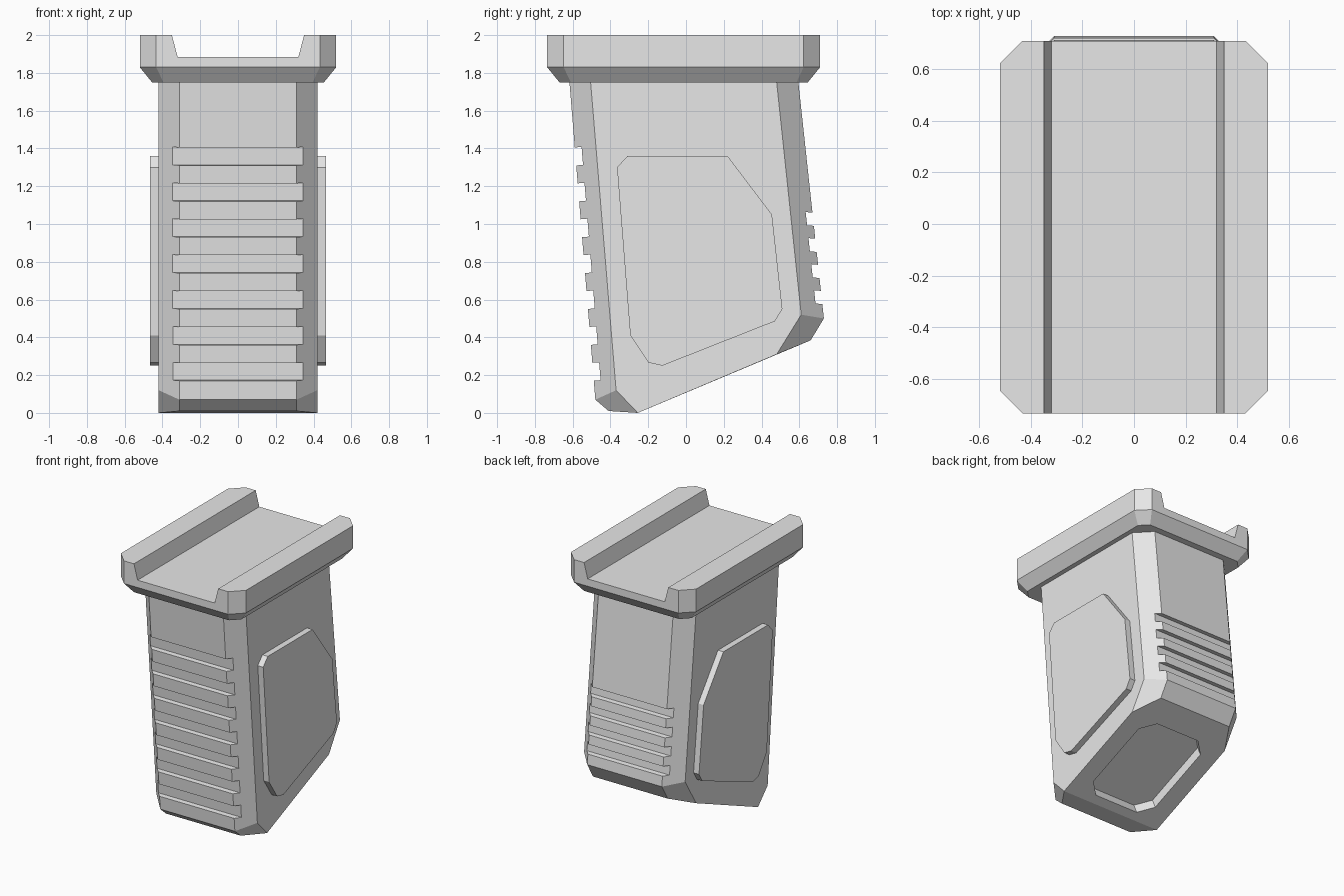
import bpy, bmesh
from mathutils import Vector

cube = bpy.data.objects.get("Cube")
if cube:
    bpy.data.objects.remove(cube)

# One plain material
grey = bpy.data.materials.new("light_grey")
grey.use_nodes = True
colour = (0.8, 0.8, 0.8, 1)
grey.diffuse_color = colour
grey.node_tree.nodes["Principled BSDF"].inputs["Base Color"].default_value = colour


def make(name, bm):
    bmesh.ops.recalc_face_normals(bm, faces=bm.faces)
    mesh = bpy.data.meshes.new(name)
    bm.to_mesh(mesh)
    bm.free()
    mesh.materials.append(grey)
    ob = bpy.data.objects.new(name, mesh)
    bpy.context.collection.objects.link(ob)
    return ob


def loft(bm, rings, cap_end=True):
    """Bridge rings of points and close the ends."""
    loops = [[bm.verts.new(p) for p in ring] for ring in rings]
    for a, b in zip(loops, loops[1:]):
        for i in range(len(a)):
            j = (i + 1) % len(a)
            bm.faces.new((a[i], a[j], b[j], b[i]))
    bm.faces.new(loops[0])
    if cap_end:
        bm.faces.new(loops[-1])
    return loops


def prism_x(bm, profile, x0, x1):
    """Extrude a (y, z) profile along x."""
    loft(bm, [[(x, y, z) for y, z in profile] for x in (x0, x1)])


def cut(ob, bm):
    cutter = make("cutter", bm)
    cutter.hide_render = True
    mod = ob.modifiers.new("cut", "BOOLEAN")
    mod.operation, mod.solver, mod.object = "DIFFERENCE", "EXACT", cutter
    bpy.context.view_layer.objects.active = ob
    bpy.ops.object.modifier_apply(modifier=mod.name)
    bpy.data.objects.remove(cutter)


def octagon(x, y0, y1, c, z):
    half = [(x - c, y0), (x, y0 + c), (x, y1 - c), (x - c, y1)]
    return [(px, py, z) for px, py in half] + [(-px, py, z) for px, py in reversed(half)]


# Rail mount: chamfered slab with a tapered channel along its length
bm = bmesh.new()
loft(bm, [octagon(0.455, -0.67, 0.645, 0.06, 1.75),
          octagon(0.52, -0.735, 0.71, 0.087, 1.83),
          octagon(0.52, -0.735, 0.71, 0.087, 2.0)])
rail = make("rail_mount", bm)
bm = bmesh.new()
channel = [(-0.32, 1.885), (0.32, 1.885), (0.376, 2.1), (-0.376, 2.1)]
loft(bm, [[(x, y, z) for x, z in channel] for y in (-1, 1)])
cut(rail, bm)


# Grip body: leaning octagonal column with a slanted, bevelled foot
def grip_ring(front, side_front, side_back, back):
    half = [(0.31, *front), (0.42, *side_front), (0.42, *side_back), (0.31, *back)]
    return half + [(-x, y, z) for x, y, z in reversed(half)]


bm = bmesh.new()
loops = loft(bm, [
    grip_ring((-0.617, 1.75), (-0.505, 1.75), (0.48, 1.75), (0.595, 1.75)),
    grip_ring((-0.48, 0.07), (-0.37, 0.12), (0.61, 0.52), (0.73, 0.50)),
    grip_ring((-0.41, 0.01), (-0.255, 0.0), (0.48, 0.31), (0.66, 0.384))], cap_end=False)
foot = loops[-1]
bm.faces.new(foot[1:7])
bm.faces.new((foot[0], foot[1], foot[6], foot[7]))
grip = make("grip_body", bm)

# Finger grooves on the front, finer grooves on the back
bm = bmesh.new()


def groove(y_top, lean, inward, z, height):
    def point(h, d):
        return (y_top + (1.75 - h) * lean + inward * d, h + 0.09 * d)
    prism_x(bm, [point(z, -0.08), point(z, 0.036),
                 point(z - height, 0.036), point(z - height, -0.08)], -0.6, 0.6)


for i in range(7):
    groove(-0.617, 0.0815, 1, 1.405 - 0.19 * i, 0.095)
for i in range(4):
    groove(0.595, 0.108, -1, 1.06 - 0.138 * i, 0.07)
cut(grip, bm)

# Recess in the foot, square to the slanted face
along = Vector((0, 0.735, 0.31)).normalized()
normal = Vector((0, -along.z, along.y))
centre = Vector((0, 0.14, 0.167))
bm = bmesh.new()
loft(bm, [[centre + Vector((x, 0, 0)) + along * y + normal * d
           for x, y, _ in octagon(0.28, -0.36, 0.36, 0.095, 0)] for d in (-0.1, 0.075)])
cut(grip, bm)

# Raised side panels
panel = [(-0.365, 1.30), (-0.31, 1.36), (0.22, 1.36), (0.455, 1.05), (0.51, 0.55),
         (0.47, 0.485), (-0.125, 0.25), (-0.2, 0.267), (-0.295, 0.41)]
for name, side in (("left_panel", 1), ("right_panel", -1)):
    bm = bmesh.new()
    prism_x(bm, panel, side * 0.415, side * 0.465)
    make(name, bm)
